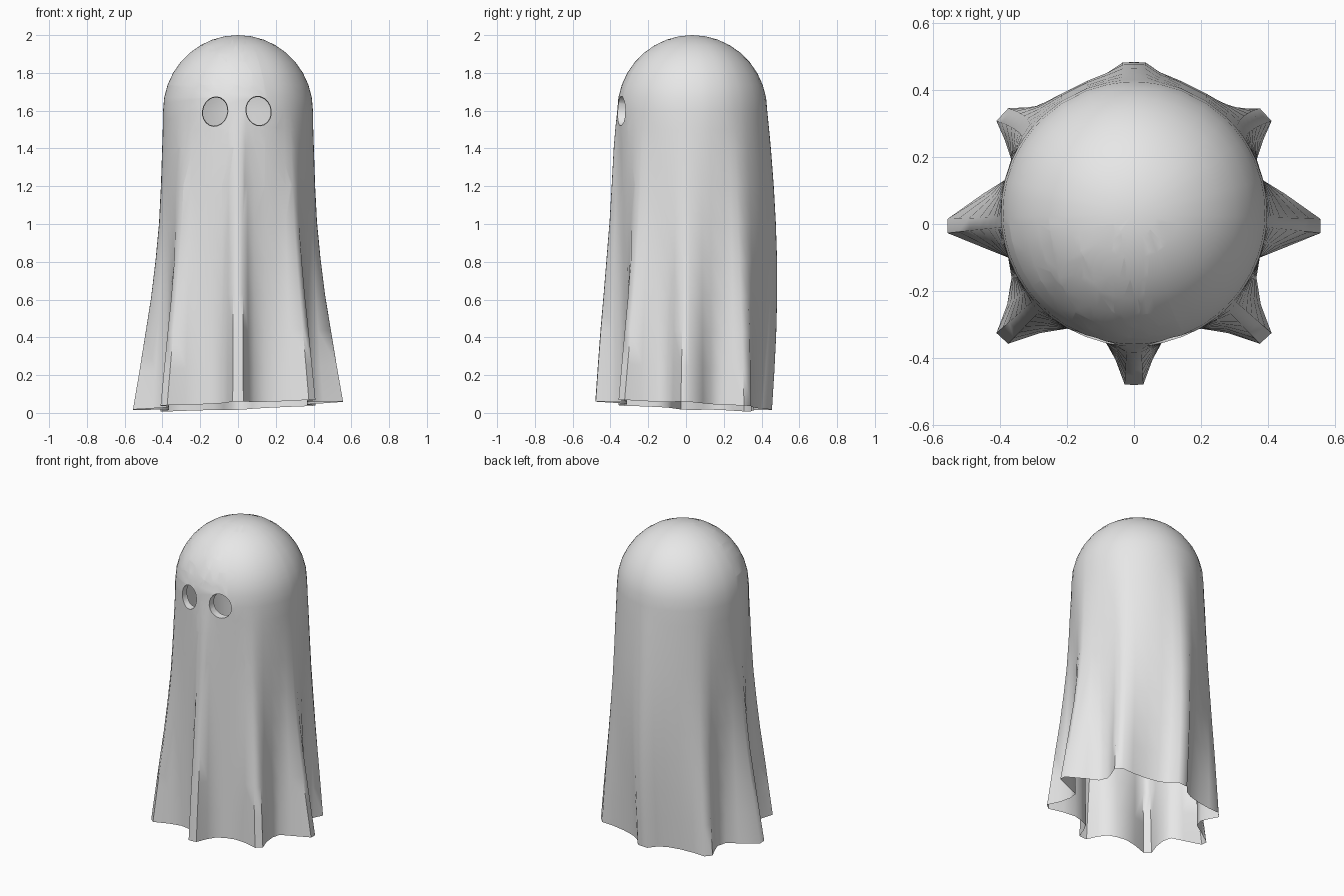
import bpy, bmesh, math
from mathutils import Vector

if "Cube" in bpy.data.objects:
    bpy.data.objects.remove(bpy.data.objects["Cube"])

cloth = bpy.data.materials.new("off_white_cloth")
cloth.diffuse_color = (0.8, 0.8, 0.8, 1)
cloth.use_nodes = True
cloth.node_tree.nodes["Principled BSDF"].inputs["Base Color"].default_value = cloth.diffuse_color

R, CY, CZ = 0.397, 0.033, 1.6          # head dome radius and centre

# Right half of the hem outline, from front ridge round to back ridge
half = [(0, -.48), (.028, -.478), (.055, -.405), (.085, -.35), (.14, -.325), (.2, -.312),
        (.28, -.325), (.375, -.357), (.41, -.325), (.378, -.24), (.365, -.16),
        (.375, -.1), (.45, -.07), (.556, -.027), (.556, .015), (.45, .09), (.385, .13),
        (.365, .19), (.385, .25), (.41, .307), (.375, .345), (.3, .345),
        (.21, .355), (.13, .375), (.075, .405), (.035, .455), (0, .455)]
hem = half + [(-x, y) for x, y in half[-2:0:-1]]

# Height and fold strength of each ring of the hanging cloth
folds = [(1.5, .025), (1.4, .06), (1.2, .12), (1.0, .2), (.8, .33),
         (.6, .48), (.4, .66), (.2, .83), (0, 1)]

bm = bmesh.new()
rings = []

# Head dome
for i in range(1, 10):
    a = math.radians(10 * i)
    ring = []
    for hx, hy in hem:
        d = Vector((hx, hy - CY)).normalized() * R * math.sin(a)
        ring.append(bm.verts.new((d.x, d.y + CY, CZ + (2 - CZ) * math.cos(a))))
    rings.append(ring)

# Hanging folds, blended from the round head to the hem outline
for z, w in folds:
    ring = []
    for hx, hy in hem:
        d = Vector((hx, hy - CY)).normalized()
        body = Vector((0, CY)) + d * R
        p = body.lerp(Vector((hx, hy)), w ** (.65 + .6 * d.x ** 2))
        p.y += .04 * math.sin(math.pi * z / 1.6) * max(0, d.y) ** 2
        tilt = (.038 + .038 * hx - .047 * hy) * w
        ring.append(bm.verts.new((p.x, p.y, z + tilt)))
    rings.append(ring)

n = len(hem)
top = bm.verts.new((0, CY, 2))
for j in range(n):
    k = (j + 1) % n
    bm.faces.new((top, rings[0][j], rings[0][k]))
    for a, b in zip(rings, rings[1:]):
        bm.faces.new((a[j], b[j], b[k], a[k]))


def cut_eye(cx, cz, rx, rz, lean, sides=20):
    """Cut an oval hole in the front and turn its rim inward."""
    planes = []
    for i in range(sides):
        t = 2 * math.pi * i / sides
        px, pz = rx * math.cos(t), rz * math.sin(t)
        nx, nz = math.cos(t) / rx, math.sin(t) / rz
        c, s = math.cos(lean), math.sin(lean)
        co = Vector((cx + px * c + pz * s, 0, cz - px * s + pz * c))
        no = Vector((nx * c + nz * s, 0, -nx * s + nz * c)).normalized()
        planes.append((co, no))
    inside = [f for f in bm.faces if f.calc_center_median().y < 0
              and abs(f.calc_center_median().z - cz) < .4]
    for co, no in planes:
        geom = set(inside)
        for f in inside:
            geom.update(f.edges)
            geom.update(f.verts)
        res = bmesh.ops.bisect_plane(bm, geom=list(geom), dist=1e-5, plane_co=co, plane_no=no)
        pool = set(inside) | {g for g in res["geom"] if isinstance(g, bmesh.types.BMFace)}
        inside = [f for f in pool if f.is_valid
                  and (f.calc_center_median() - co).dot(no) < 0]
    chosen = set(inside)
    rim = {e for f in inside for e in f.edges
           if sum(g in chosen for g in e.link_faces) == 1}
    bmesh.ops.delete(bm, geom=inside, context='FACES')
    out = bmesh.ops.extrude_edge_only(bm, edges=[e for e in rim if e.is_valid])
    for v in out["geom"]:
        if isinstance(v, bmesh.types.BMVert):
            v.co.x += (cx - v.co.x) * .04
            v.co.z += (cz - v.co.z) * .04
            v.co.y += .045


# Eye holes
cut_eye(-.121, 1.595, .066, .078, .25)
cut_eye(.109, 1.598, .066, .078, -.25)

bmesh.ops.recalc_face_normals(bm, faces=bm.faces[:])
me = bpy.data.meshes.new("ghost_sheet")
bm.to_mesh(me)
bm.free()
me.materials.append(cloth)
sheet = bpy.data.objects.new("ghost_sheet", me)
bpy.context.collection.objects.link(sheet)
bpy.context.view_layer.objects.active = sheet
sheet.select_set(True)
bpy.ops.object.shade_smooth_by_angle(angle=math.radians(55))
